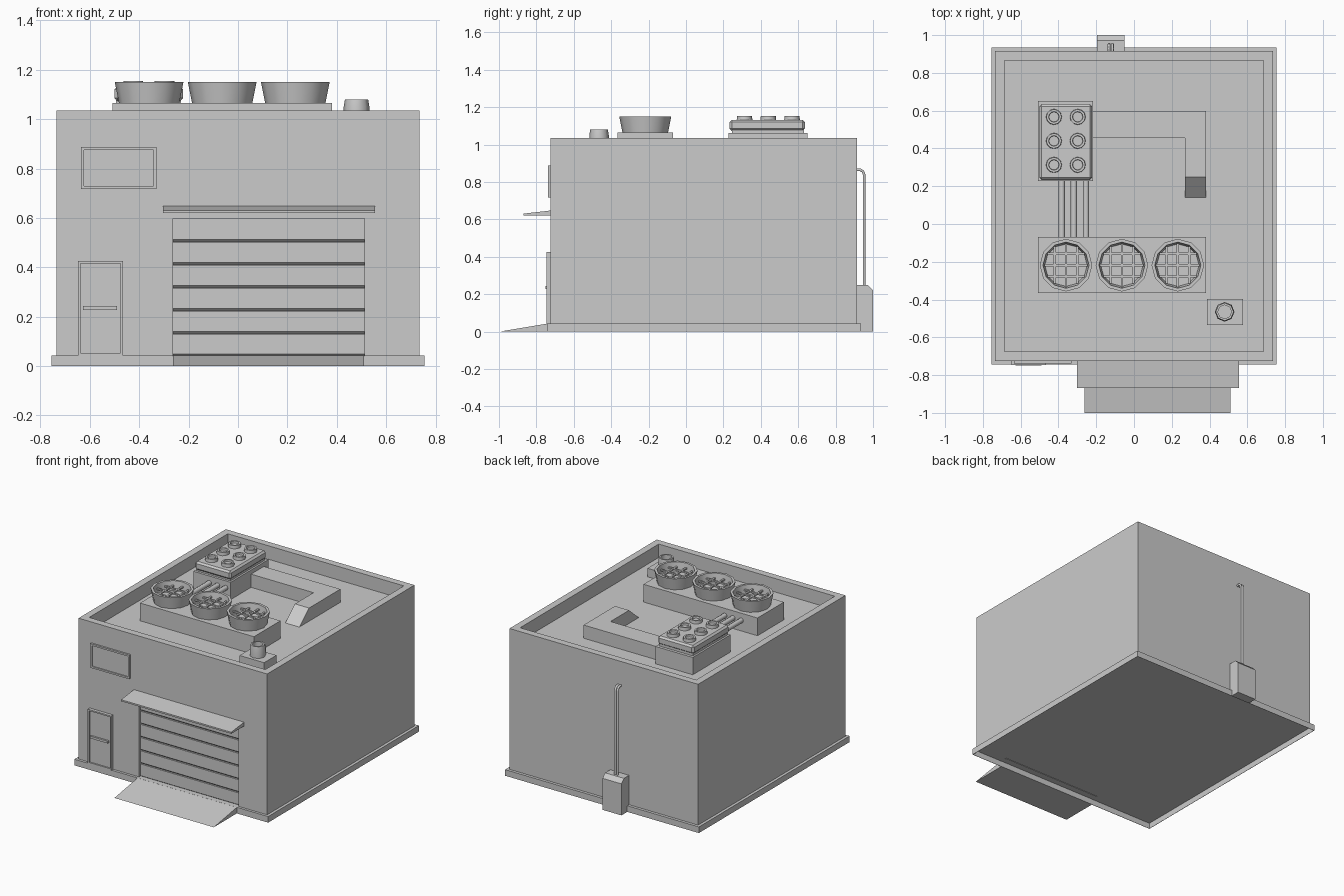
import bpy, bmesh, math
from mathutils import Vector

if "Cube" in bpy.data.objects:
    bpy.data.objects.remove(bpy.data.objects["Cube"])

FLOOR = 0.94  # sunken roof level


def finish(name, bm, smooth=False):
    bmesh.ops.recalc_face_normals(bm, faces=bm.faces)
    me = bpy.data.meshes.new(name)
    bm.to_mesh(me)
    bm.free()
    ob = bpy.data.objects.new(name, me)
    bpy.context.collection.objects.link(ob)
    if smooth:
        bpy.ops.object.select_all(action='DESELECT')
        ob.select_set(True)
        bpy.context.view_layer.objects.active = ob
        bpy.ops.object.shade_smooth_by_angle(angle=math.radians(50))
    return ob


def add_box(bm, x, y, z):
    r = bmesh.ops.create_cube(bm, size=1)
    for v in r['verts']:
        v.co = Vector([(a + b) / 2 + c * (b - a) for (a, b), c in zip((x, y, z), v.co)])


def box(name, x, y, z, bevel=0):
    bm = bmesh.new()
    add_box(bm, x, y, z)
    if bevel:
        bmesh.ops.bevel(bm, geom=bm.edges[:], offset=bevel, segments=1, affect='EDGES')
    return finish(name, bm)


def recessed_box(name, x, y, z, side, rim, depth):
    """Box with a flat rim and a straight-walled recess on the face pointing to side."""
    bm = bmesh.new()
    add_box(bm, x, y, z)
    bm.normal_update()
    f = max(bm.faces, key=lambda f: f.normal.dot(Vector(side)))
    bmesh.ops.inset_individual(bm, faces=[f], thickness=rim)
    r = bmesh.ops.extrude_discrete_faces(bm, faces=[f])
    inner = r['faces'][0]
    outline = list(f.edges) if f.is_valid else []
    # extrude_discrete_faces detaches the cap, so wall it back to the rim
    rim_verts = [v for v in bm.verts if v not in inner.verts and
                 any((v.co - w.co).length < 1e-6 for w in inner.verts)]
    pairs = [(w, min(rim_verts, key=lambda v: (v.co - w.co).length)) for w in inner.verts] if rim_verts else []
    for w in inner.verts:
        w.co -= Vector(side) * depth
    if pairs and not any(w in e.verts and v in e.verts for w, v in pairs for e in bm.edges):
        for (a, b), (c, d) in zip(pairs, pairs[1:] + pairs[:1]):
            bm.faces.new((a, c, d, b))
    return finish(name, bm)


def extrude_x(name, x, profile):
    """Extrude a closed (y, z) profile from x[0] to x[1]."""
    bm = bmesh.new()
    f = bm.faces.new([bm.verts.new((x[0], y, z)) for y, z in profile])
    for v in bmesh.ops.extrude_face_region(bm, geom=[f])['geom']:
        if isinstance(v, bmesh.types.BMVert):
            v.co.x = x[1]
    return finish(name, bm)


def lathe(name, cx, cy, profile, n):
    """Revolve an (r, z) profile with closed ends."""
    bm = bmesh.new()
    rings = [[bm.verts.new((cx + r * math.cos(2 * math.pi * i / n),
                            cy + r * math.sin(2 * math.pi * i / n), z))
              for i in range(n)] for r, z in profile]
    for a, b in zip(rings, rings[1:]):
        for i in range(n):
            j = (i + 1) % n
            bm.faces.new((a[i], a[j], b[j], b[i]))
    bm.faces.new(rings[0])
    bm.faces.new(rings[-1])
    return finish(name, bm, True)


def pipe(name, pts, r, res=2):
    cu = bpy.data.curves.new(name, 'CURVE')
    cu.dimensions = '3D'
    cu.bevel_depth, cu.bevel_resolution, cu.use_fill_caps = r, res, True
    s = cu.splines.new('POLY')
    s.points.add(len(pts) - 1)
    for p, c in zip(s.points, pts):
        p.co = (*c, 1)
    ob = bpy.data.objects.new(name, cu)
    bpy.context.collection.objects.link(ob)
    bpy.ops.object.select_all(action='DESELECT')
    ob.select_set(True)
    bpy.context.view_layer.objects.active = ob
    bpy.ops.object.convert(target='MESH')


# Building shell with parapet and sunken roof
shell = recessed_box("building_shell", (-0.735, 0.735), (-0.725, 0.915), (0.043, 1.035),
                     (0, 0, 1), 0.069, 1.035 - FLOOR)

# Garage opening
cutter = box("garage_cutter", (-0.263, 0.513), (-0.9, -0.695), (0.0, 0.597))
cutter.hide_render = True
mod = shell.modifiers.new("opening", 'BOOLEAN')
mod.object, mod.operation, mod.solver = cutter, 'DIFFERENCE', 'EXACT'
bpy.context.view_layer.objects.active = shell
bpy.ops.object.modifier_apply(modifier="opening")
bpy.data.objects.remove(cutter)

# Plinth, hollow underneath
recessed_box("base_plinth", (-0.755, 0.755), (-0.743, 0.935), (0, 0.043), (0, 0, -1), 0.003, 0.04)

# Garage door slats with undercut seams, canopy and ramp
seams = [0.037, 0.13, 0.223, 0.316, 0.409, 0.502, 0.597]
for i, (a, b) in enumerate(zip(seams, seams[1:])):
    extrude_x(f"garage_slat_{i}", (-0.263, 0.513),
              [(-0.69, a), (-0.7, a), (-0.712, a + 0.011), (-0.712, b), (-0.69, b)])
extrude_x("garage_canopy", (-0.303, 0.555),
          [(-0.72, 0.62), (-0.868, 0.62), (-0.868, 0.631), (-0.72, 0.648)])
extrude_x("ramp", (-0.263, 0.511), [(-0.74, 0), (-1.0, 0), (-0.74, 0.043)])

# Front door and window
recessed_box("front_door", (-0.648, -0.466), (-0.747, -0.72), (0.043, 0.426), (0, -1, 0), 0.014, 0.01)
box("door_bar", (-0.627, -0.49), (-0.75, -0.73), (0.227, 0.243))
recessed_box("front_window", (-0.635, -0.33), (-0.738, -0.72), (0.718, 0.888), (0, -1, 0), 0.017, 0.008)

# Rear utility box and conduits
extrude_x("utility_box", (-0.197, -0.05),
          [(0.936, 0), (1.0, 0), (1.0, 0.222), (0.972, 0.25), (0.91, 0.25), (0.91, 0.043), (0.936, 0.043)])
for i, x in enumerate((-0.132, -0.115)):
    pipe(f"conduit_{i}", [(x, 0.952, 0.24), (x, 0.952, 0.84), (x, 0.946, 0.857),
                          (x, 0.932, 0.865), (x, 0.91, 0.865)], 0.008, 1)

# Fan bank: plinth, tapered shrouds and grilles
box("fan_plinth", (-0.508, 0.38), (-0.365, -0.07), (FLOOR, 1.065))
for i, cx in enumerate((-0.36, -0.064, 0.232)):
    cy = -0.218
    lathe(f"fan_shroud_{i}", cx, cy,
          [(0.122, 1.065), (0.139, 1.15), (0.122, 1.15), (0.112, 1.085)], 12)
    bm = bmesh.new()
    for o in (-0.06, 0, 0.06):
        h = math.sqrt(0.115 ** 2 - o * o)
        add_box(bm, (cx + o - 0.006, cx + o + 0.006), (cy - h, cy + h), (1.112, 1.122))
        add_box(bm, (cx - h, cx + h), (cy + o - 0.006, cy + o + 0.006), (1.113, 1.123))
    finish(f"fan_grille_{i}", bm)

# Cooling unit: plinth, housing and six caps
box("cooler_plinth", (-0.508, -0.217), (0.228, 0.65), (FLOOR, 1.062))
box("cooler_lower_housing", (-0.495, -0.23), (0.245, 0.63), (1.06, 1.085))
box("cooler_housing", (-0.501, -0.222), (0.233, 0.635), (1.073, 1.132), 0.012)
for i in range(6):
    lathe(f"cooler_cap_{i}", (-0.424, -0.298)[i % 2], (0.313, 0.44, 0.567)[i // 2],
          [(0.042, 1.13), (0.04, 1.154), (0.028, 1.154), (0.026, 1.142)], 12)

# Pipes from cooler to fan bank
for i, x in enumerate((-0.382, -0.318, -0.254)):
    pipe(f"coolant_pipe_{i}", [(x, -0.08, 1.015), (x, 0.24, 1.015)], 0.017)

# L-shaped roof duct with sloped end
bm = bmesh.new()
f = bm.faces.new([bm.verts.new((x, y, FLOOR)) for x, y in
                  [(-0.23, 0.455), (0.27, 0.455), (0.27, 0.14), (0.38, 0.14), (0.38, 0.597), (-0.23, 0.597)]])
for v in bmesh.ops.extrude_face_region(bm, geom=[f])['geom']:
    if isinstance(v, bmesh.types.BMVert):
        v.co.z = 1.033
        if v.co.y < 0.2:
            v.co.y = 0.248
finish("roof_duct", bm)

# Small roof vent
box("vent_plinth", (0.387, 0.578), (-0.535, -0.397), (FLOOR, 1.0))
lathe("vent_stack", 0.48, -0.465, [(0.052, 1.0), (0.052, 1.05), (0.047, 1.08), (0.036, 1.08), (0.036, 1.02)], 8)
